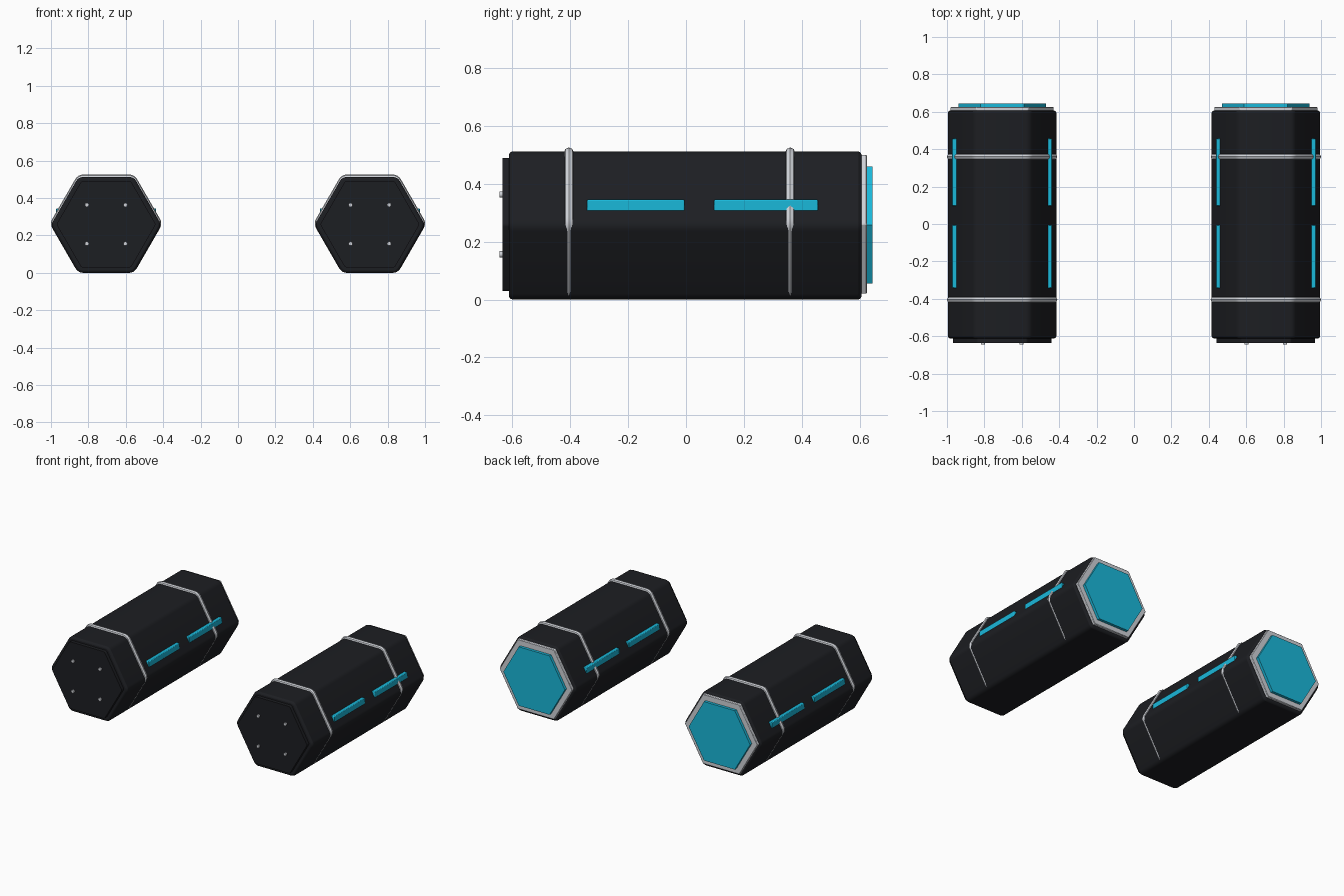
import bpy, bmesh, math
from mathutils import Vector

if "Cube" in bpy.data.objects:
    bpy.data.objects.remove(bpy.data.objects["Cube"])

CX, CZ = 0.705, 0.256          # pod centre


def material(name, rgb):
    m = bpy.data.materials.new(name)
    m.diffuse_color = (*rgb, 1)
    m.use_nodes = True
    m.node_tree.nodes["Principled BSDF"].inputs["Base Color"].default_value = m.diffuse_color
    return m


BLACK = material("black_shell", (0.012, 0.013, 0.016))
CYAN = material("cyan_glow", (0.01, 0.48, 0.7))
SILVER = material("silver", (0.62, 0.64, 0.68))


def hexagon(apothem, fillet=0.0, steps=4):
    """Flat-topped hexagon outline in XZ with optionally rounded corners."""
    pts = []
    for i in range(6):
        a = math.radians(60 * i)
        if not fillet:
            r = apothem / math.cos(math.pi / 6)
            pts.append((r * math.cos(a), r * math.sin(a)))
            continue
        r = (apothem - fillet) / math.cos(math.pi / 6)
        for s in range(steps + 1):
            b = a + math.radians(-30 + 60 * s / steps)
            pts.append((r * math.cos(a) + fillet * math.cos(b),
                        r * math.sin(a) + fillet * math.sin(b)))
    return pts


def finish(ob, mat, bevel=0.0, segments=2):
    ob.data.materials.append(mat)
    if bevel:
        m = ob.modifiers.new("bevel", 'BEVEL')
        m.width, m.segments = bevel, segments
        m.limit_method, m.angle_limit = 'ANGLE', math.radians(40)
    bpy.ops.object.select_all(action='DESELECT')
    ob.select_set(True)
    bpy.context.view_layer.objects.active = ob
    bpy.ops.object.shade_smooth_by_angle(angle=math.radians(35))
    return ob


def prism(name, outline, x, z, y0, y1, mat, bevel=0.0, segments=2):
    bm = bmesh.new()
    face = bm.faces.new([bm.verts.new((x + px, y0, z + pz)) for px, pz in outline])
    ext = bmesh.ops.extrude_face_region(bm, geom=[face])
    moved = [g for g in ext["geom"] if isinstance(g, bmesh.types.BMVert)]
    bmesh.ops.translate(bm, verts=moved, vec=Vector((0, y1 - y0, 0)))
    bmesh.ops.recalc_face_normals(bm, faces=bm.faces)
    me = bpy.data.meshes.new(name)
    bm.to_mesh(me)
    bm.free()
    ob = bpy.data.objects.new(name, me)
    bpy.context.collection.objects.link(ob)
    return finish(ob, mat, bevel, segments)


def band(name, x, y, z):
    """Round tube following a rounded hexagon."""
    cu = bpy.data.curves.new(name, 'CURVE')
    cu.dimensions = '3D'
    cu.bevel_depth, cu.bevel_resolution = 0.017, 2
    sp = cu.splines.new('POLY')
    pts = hexagon(0.245, 0.033)
    sp.points.add(len(pts) - 1)
    for p, (px, pz) in zip(sp.points, pts):
        p.co = (x + px, y, z + pz, 1)
    sp.use_cyclic_u = True
    ob = bpy.data.objects.new(name, cu)
    bpy.context.collection.objects.link(ob)
    bpy.ops.object.select_all(action='DESELECT')
    ob.select_set(True)
    bpy.context.view_layer.objects.active = ob
    bpy.ops.object.convert(target='MESH')
    finish(bpy.context.object, SILVER)


def rect(w, h):
    return [(-w / 2, -h / 2), (w / 2, -h / 2), (w / 2, h / 2), (-w / 2, h / 2)]


circle = [(0.011 * math.cos(t * math.pi / 6), 0.011 * math.sin(t * math.pi / 6))
          for t in range(12)]

for side, x in (("left", -CX), ("right", CX)):
    # main shell and end pieces
    prism(side + "_shell", hexagon(CZ, 0.04), x, CZ, -0.612, 0.607, BLACK, 0.012)
    prism(side + "_front_cap", hexagon(0.23, 0.015), x, 0.259, -0.635, -0.6, BLACK)
    prism(side + "_back_rim", hexagon(0.24), x, 0.26, 0.6, 0.625, SILVER, 0.003, 1)
    prism(side + "_back_lens", hexagon(0.2025), x, 0.258, 0.615, 0.644, CYAN)

    # clamp bands
    for end, y in (("front", -0.405), ("back", 0.36)):
        band(f"{side}_{end}_band", x, y, 0.2635)

    # light strips on both upper flanks
    for flank, s in (("outer", 1), ("inner", -1)):
        for end, y0, y1 in (("front", -0.343, -0.005), ("back", 0.097, 0.456)):
            prism(f"{side}_{flank}_{end}_light", rect(0.03, 0.04),
                  x + s * 0.252, 0.325, y0, y1, CYAN, 0.004, 2)

    # front cap bolts
    for bx in (-0.103, 0.103):
        for bz in (0.156, 0.363):
            prism(side + "_bolt", circle, x + bx, bz, -0.645, -0.63, SILVER)
